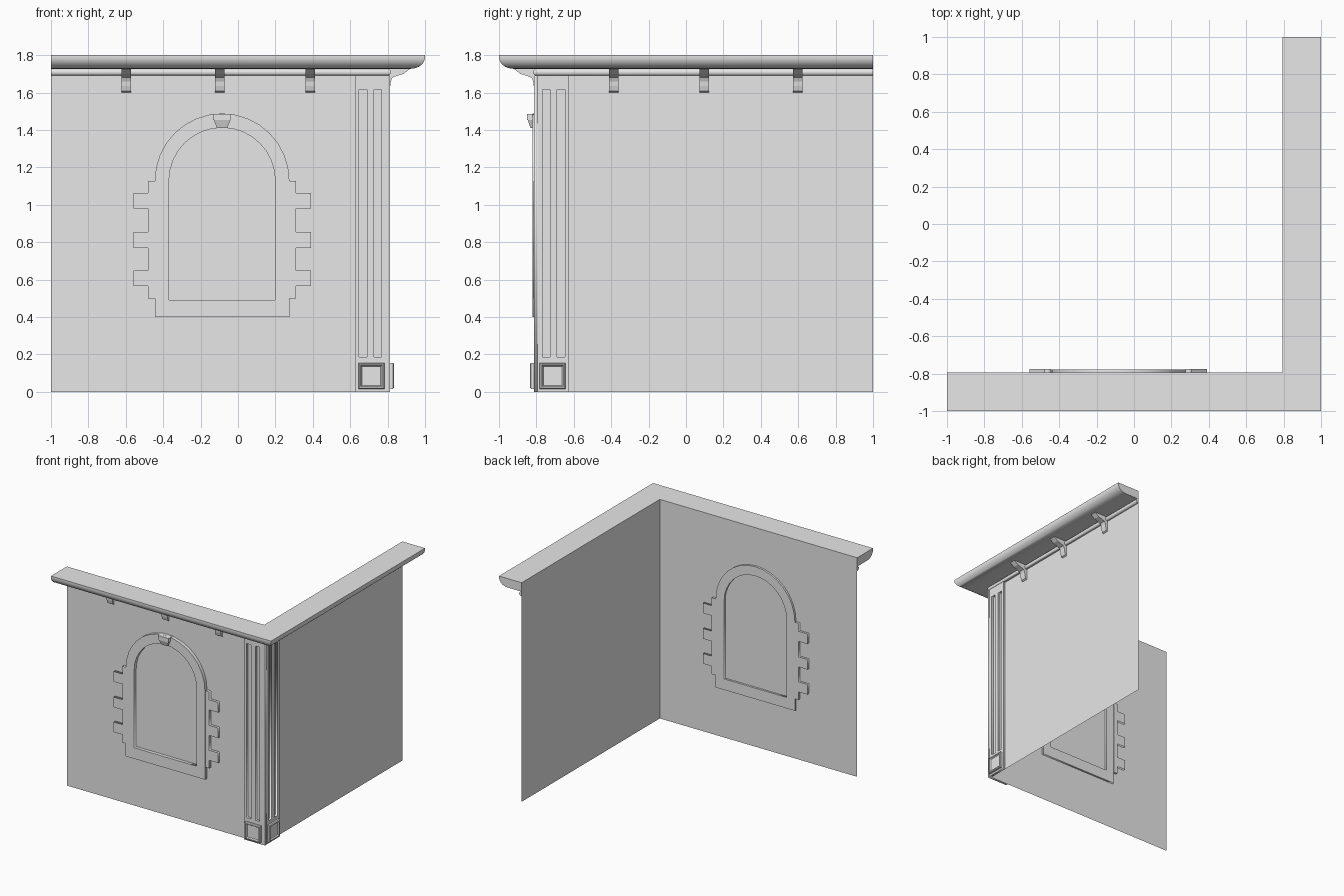
import bpy, bmesh, math

cube = bpy.data.objects.get("Cube")
if cube:
    bpy.data.objects.remove(cube, do_unlink=True)

WALL = 0.794     # distance of both wall planes from the centre
TOP = 1.8
SOFFIT = 1.727
BEAD = 1.69

stone = bpy.data.materials.new("light_grey_stone")
stone.use_nodes = True
stone.diffuse_color = (0.8, 0.8, 0.8, 1)
stone.node_tree.nodes["Principled BSDF"].inputs["Base Color"].default_value = (0.8, 0.8, 0.8, 1)


def place(s, d, z, side="front"):
    """Along the wall, outward from the wall, up -> world."""
    return (s, -WALL - d, z) if side == "front" else (WALL + d, -s, z)


def finish(name, bm, smooth=False):
    bmesh.ops.remove_doubles(bm, verts=bm.verts, dist=0.0001)
    bmesh.ops.recalc_face_normals(bm, faces=bm.faces)
    mesh = bpy.data.meshes.new(name)
    bm.to_mesh(mesh)
    bm.free()
    mesh.materials.clear()
    mesh.materials.append(stone)
    obj = bpy.data.objects.new(name, mesh)
    bpy.context.collection.objects.link(obj)
    if smooth:
        bpy.ops.object.select_all(action="DESELECT")
        obj.select_set(True)
        bpy.context.view_layer.objects.active = obj
        bpy.ops.object.shade_smooth_by_angle(angle=math.radians(35))
    return obj


def loft(name, rings, smooth=False):
    """Skin a row of equal rings and cap both ends."""
    bm = bmesh.new()
    rows = [[bm.verts.new(p) for p in ring] for ring in rings]
    n = len(rows[0])
    for a, b in zip(rows, rows[1:]):
        for i in range(n):
            j = (i + 1) % n
            bm.faces.new((a[i], a[j], b[j], b[i]))
    bm.faces.new(rows[0])
    bm.faces.new(rows[-1])
    return finish(name, bm, smooth)


def plate(name, outlines, d0, d1, side="front"):
    """Flat plate from (along, up) outlines; inner outlines become holes."""
    curve = bpy.data.curves.new(name, "CURVE")
    curve.dimensions = "2D"
    curve.fill_mode = "BOTH"
    curve.extrude = (d1 - d0) / 2
    for pts in outlines:
        spline = curve.splines.new("POLY")
        spline.points.add(len(pts) - 1)
        for point, (s, z) in zip(spline.points, pts):
            point.co = (s, z, 0, 1)
        spline.use_cyclic_u = True
    temp = bpy.data.objects.new(name + "_outline", curve)
    bpy.context.collection.objects.link(temp)
    deps = bpy.context.evaluated_depsgraph_get()
    mesh = bpy.data.meshes.new_from_object(temp.evaluated_get(deps))
    bm = bmesh.new()
    bm.from_mesh(mesh)
    bpy.data.objects.remove(temp, do_unlink=True)
    bpy.data.curves.remove(curve)
    bpy.data.meshes.remove(mesh)
    for v in bm.verts:
        v.co = place(v.co.x, v.co.z + (d0 + d1) / 2, v.co.y, side)
    for f in bm.faces:
        f.material_index = 0
    return finish(name, bm)


def rect(s0, s1, z0, z1):
    return [(s0, z0), (s1, z0), (s1, z1), (s0, z1)]


# Two thin walls meeting at the corner
bm = bmesh.new()
path = [(-1, -WALL), (WALL, -WALL), (WALL, 1)]
low, high = [[bm.verts.new((x, y, z)) for x, y in path] for z in (0, BEAD)]
for i in range(2):
    bm.faces.new((low[i], low[i + 1], high[i + 1], high[i]))
finish("corner_walls", bm)

# Cornice: rounded crown, flat soffit and half-round bead, mitred at the corner
profile = [(0, TOP), (0.206, TOP), (0.206, 1.79)]
for i in range(1, 9):
    a = math.pi / 2 * i / 8
    profile.append((0.13 + 0.076 * math.cos(a), 1.79 - (1.79 - SOFFIT) * math.sin(a)))
for i in range(7):
    a = math.pi * i / 6
    profile.append((0.006 + 0.016 * math.sin(a), SOFFIT - (SOFFIT - BEAD) * (1 - math.cos(a)) / 2))
profile.append((0, BEAD))
loft("cornice", [[(-1, -WALL - d, z) for d, z in profile],
                 [(WALL + d, -WALL - d, z) for d, z in profile],
                 [(WALL + d, 1, z) for d, z in profile]], smooth=True)

# Parts repeated on both walls
bracket = [(0, 1.6), (0.012, 1.607), (0.02, 1.635), (0.023, 1.66), (0.032, 1.68),
           (0.06, 1.69), (0.092, 1.70), (0.126, SOFFIT), (0, SOFFIT)]
block_steps = [(0, 0.015), (0, 0.034), (0.006, 0.04), (0.013, 0.04), (0.019, 0.03)]
for side, end in (("front", WALL + 0.02), ("right", WALL)):
    # Fluted corner pilaster
    plate(side + "_pilaster",
          [rect(0.625, end, 0, BEAD),
           rect(0.647, 0.69, 0.185, 1.615),
           rect(0.727, 0.767, 0.185, 1.615)], 0, 0.02, side)
    # Plinth block with a sunken panel
    loft(side + "_plinth_block",
         [[place(s, d, z, side) for s, z in rect(0.643 + m, 0.782 - m, 0.015 + m, 0.155 - m)]
          for m, d in block_steps])
    # Brackets under the soffit
    for k, centre in enumerate((-0.598, -0.098, 0.387)):
        loft(f"{side}_bracket_{k + 1}",
             [[place(centre + w, d, z, side) for d, z in bracket] for w in (-0.026, 0.026)])

# Arched window surround
MID, SPRING = -0.085, 1.128


def arch(half, bottom, steps=16):
    pts = [(MID - half, bottom), (MID + half, bottom)]
    for i in range(steps + 1):
        a = math.pi * i / steps
        pts.append((MID + half * math.cos(a), SPRING + half * math.sin(a)))
    return pts


plate("window_frame", [arch(0.36, 0.4), arch(0.284, 0.49)], -0.016, 0.028)

# Stepped quoins beside the window
steps = [(0.36, 0.5), (0.395, 0.5)]
for z in (0.565, 0.77, 0.98):
    steps += [(0.395, z), (0.475, z), (0.475, z + 0.083), (0.395, z + 0.083)]
steps += [(0.395, SPRING), (0.36, SPRING)]
for name, sign in (("left_quoins", 1), ("right_quoins", -1)):
    plate(name, [[(MID + sign * s, z) for s, z in steps]], -0.018, 0.022)

# Keystone: square cap over a tapering wedge
loft("keystone_cap", [[place(MID + w, d, z) for w, d in
                       ((-0.048, 0), (0.048, 0), (0.048, 0.056), (-0.048, 0.056))]
                      for z in (1.452, 1.486)])
loft("keystone_wedge", [[place(MID + w, d, z) for w, d in ((-h, 0), (h, 0), (h, f), (-h, f))]
                        for h, f, z in ((0.044, 0.052, 1.452), (0.028, 0.038, 1.411))])
